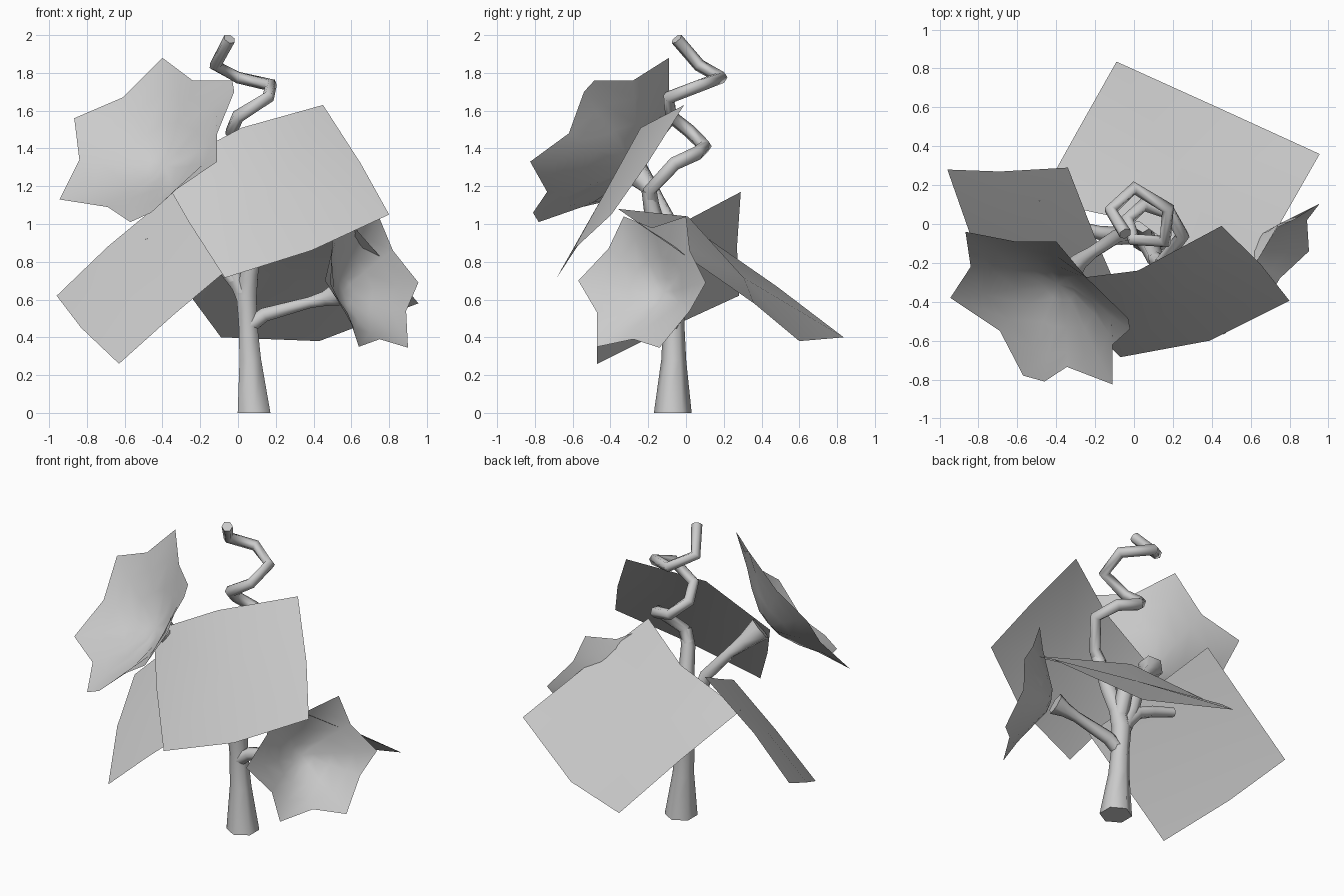
import bpy, bmesh, math
from mathutils import Vector as V

if "Cube" in bpy.data.objects:
    bpy.data.objects.remove(bpy.data.objects["Cube"])


def finish(name, bm, angle=60):
    me = bpy.data.meshes.new(name)
    bm.normal_update()
    bm.to_mesh(me)
    bm.free()
    ob = bpy.data.objects.new(name, me)
    bpy.context.collection.objects.link(ob)
    bpy.ops.object.select_all(action='DESELECT')
    ob.select_set(True)
    bpy.context.view_layer.objects.active = ob
    bpy.ops.object.shade_smooth_by_angle(angle=math.radians(angle))
    return ob


def tube(name, path, sides=6):
    """Tapered tube; path holds (x, y, z, radius)."""
    bm = bmesh.new()
    pts = [V(p[:3]) for p in path]
    rings, side = [], V((0, 1, 0))
    for i, p in enumerate(pts):
        a = (p - pts[i - 1]).normalized() if i else V()
        b = (pts[i + 1] - p).normalized() if i < len(pts) - 1 else V()
        t = (a + b).normalized()
        if i == 0 and p.z == 0:
            t = V((0, 0, 1))
        side = (side - t * side.dot(t)).normalized()
        up = t.cross(side)
        rings.append([bm.verts.new(p + path[i][3] * (
            side * math.cos(k * math.tau / sides) + up * math.sin(k * math.tau / sides)))
            for k in range(sides)])
    for r, s in zip(rings, rings[1:]):
        for k in range(sides):
            j = (k + 1) % sides
            bm.faces.new((r[k], r[j], s[j], s[k]))
    bm.faces.new(rings[0][::-1])
    bm.faces.new(rings[-1])
    return finish(name, bm, 75)


def leaf(name, corners, mids):
    """Bent four-sided leaf from corners and edge midpoints."""
    c, m = [V(p) for p in corners], [V(p) for p in mids]
    mid = sum(m, V()) / 2 - sum(c, V()) / 4
    bm = bmesh.new()
    cv, mv, o = [bm.verts.new(p) for p in c], [bm.verts.new(p) for p in m], bm.verts.new(mid)
    for i in range(4):
        bm.faces.new((cv[i], mv[i], o, mv[i - 1]))
    return finish(name, bm, 80)


def flower(name, rim, base):
    """Six-pointed bowl, round at the bottom and starred at the rim."""
    rim, base = [V(p) for p in rim], V(base)
    centre = sum(rim, V()) / len(rim)
    axis = centre - base
    mean = sum((p - centre).length for p in rim) / len(rim)
    bm = bmesh.new()
    o = bm.verts.new(base)
    rings = []
    for f, d, rnd in ((0.2, 0.06, 1), (0.47, 0.36, 1), (0.75, 0.71, 0.6), (1, 1, 0)):
        ring = []
        for p in rim:
            r = p - centre
            r = r.lerp(r.normalized() * mean, rnd)
            ring.append(bm.verts.new(base + axis * d + r * f))
        rings.append(ring)
    n = len(rim)
    for k in range(n):
        j = (k + 1) % n
        bm.faces.new((o, rings[0][k], rings[0][j]))
        for r, s in zip(rings, rings[1:]):
            bm.faces.new((r[k], s[k], s[j], r[j]))
    return finish(name, bm, 80)


# Trunk and limbs
tube("trunk", [(.085, -.07, 0, .1), (.065, -.065, .28, .066), (.052, -.065, .48, .056),
               (.045, -.065, .62, .062), (.06, -.08, .74, .054), (.09, -.13, .9, .05),
               (.11, -.18, 1.08, .044), (.14, -.2, 1.18, .036)])
tube("right_flower_stem", [(.06, -.07, .46, .045), (.14, -.075, .52, .043),
                           (.38, -.09, .585, .034), (.46, -.095, .605, .045), (.53, -.11, .63, .07)])
tube("left_flower_stem", [(.03, -.065, .62, .05), (-.03, -.06, .76, .045), (-.1, -.07, .98, .04),
                          (-.22, -.15, 1.13, .036), (-.29, -.2, 1.2, .05), (-.36, -.275, 1.28, .08)])
tube("left_leaf_stem", [(.03, -.06, .64, .045), (-.07, -.055, .76, .04), (-.18, -.045, .81, .036),
                        (-.32, -.01, .84, .03)])
tube("back_leaf_stem", [(.055, -.07, .7, .05), (.05, -.03, .84, .05), (.045, .0, .97, .045)])

# Coiled tendril at the top
coil = [(.11, -.18, 1.1), (.15, -.19, 1.18), (.25, -.06, 1.32), (.18, .06, 1.375), (.05, .1, 1.41),
        (-.035, .02, 1.49), (0, -.08, 1.57), (.16, -.09, 1.67), (.175, .08, 1.735),
        (.0, .185, 1.775), (-.12, .07, 1.84), (-.045, -.05, 1.98)]
tube("tendril", [p + (.038 - .0004 * i,) for i, p in enumerate(coil)])

# Leaves
leaf("front_leaf",
     [(.45, -.01, 1.63), (.8, -.395, 1.05), (-.07, -.685, .715), (-.415, -.295, 1.28)],
     [(.65, -.205, 1.32), (.39, -.6, .86), (-.26, -.49, 1.01), (.02, -.24, 1.51)])
leaf("left_leaf",
     [(-.34, .29, 1.17), (-.96, .28, .62), (-.63, -.47, .26), (-.03, -.46, .78)],
     [(-.69, .27, .88), (-.83, -.09, .45), (-.34, -.47, .52), (-.2, -.07, .98)])
leaf("back_leaf",
     [(-.09, .835, .4), (.955, .36, .58), (.53, -.36, 1.08), (-.49, .12, .92)],
     [(.43, .6, .38), (.75, 0, .83), (.03, .01, 1.04), (-.29, .48, .67)])

# Flowers
flower("left_flower",
       [(-.4, -.09, 1.88), (-.24, -.28, 1.76), (-.03, -.485, 1.76), (-.02, -.54, 1.7),
        (-.11, -.62, 1.48), (-.11, -.825, 1.33), (-.345, -.735, 1.17), (-.46, -.81, 1.06),
        (-.57, -.78, 1.01), (-.69, -.55, 1.09), (-.945, -.38, 1.13), (-.84, -.22, 1.34),
        (-.867, -.04, 1.56), (-.61, -.09, 1.67)],
       (-.39, -.31, 1.31))
flower("right_flower",
       [(.745, 0, 1.04), (.82, .02, .86), (.955, .105, .69), (.89, .02, .54),
        (.9, -.14, .345), (.75, -.28, .39), (.64, -.47, .35), (.58, -.47, .53),
        (.46, -.57, .7), (.5, -.41, .87), (.5, -.33, 1.04), (.64, -.18, .98)],
       (.555, -.12, .64))
